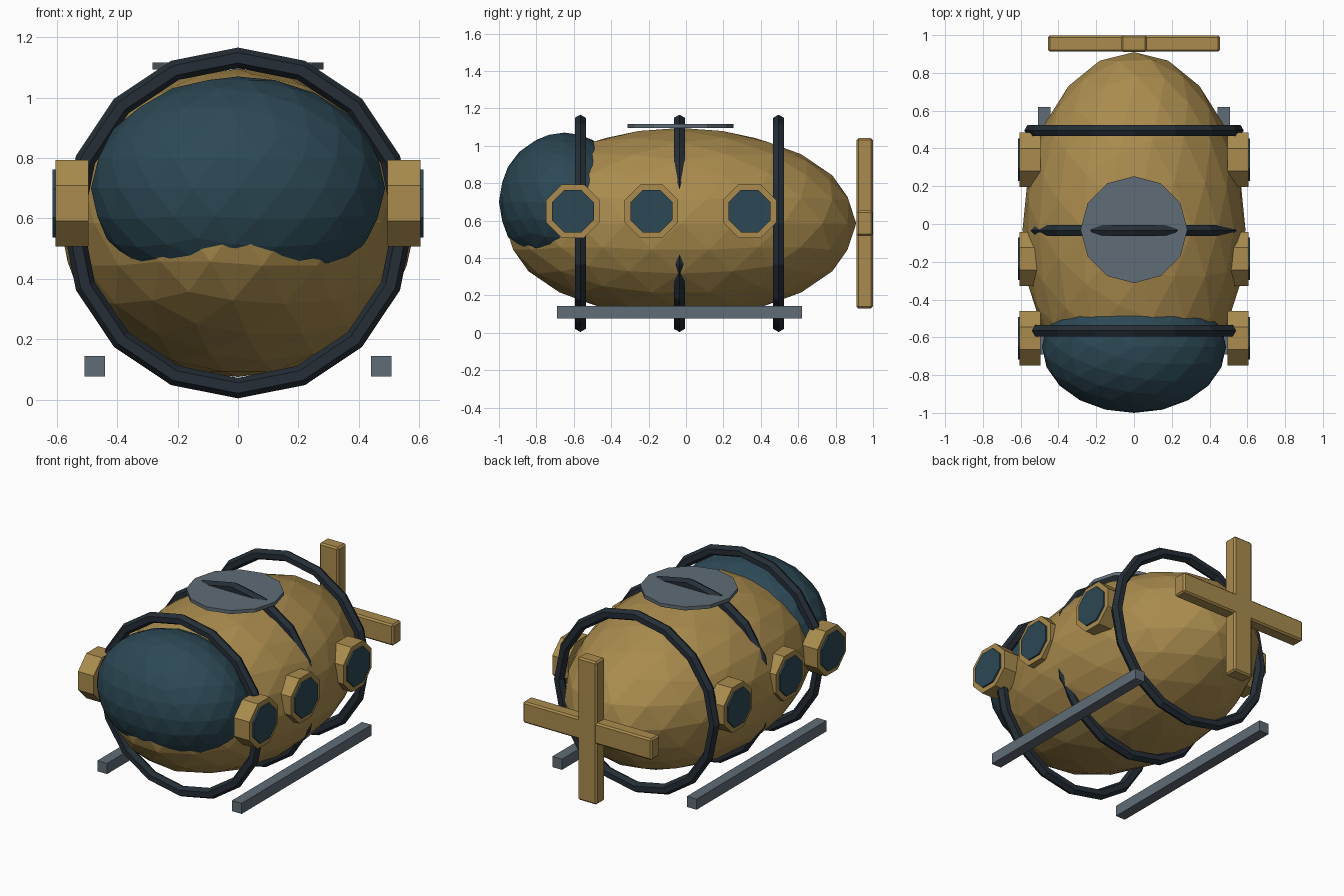
import bpy, math
from math import pi

if "Cube" in bpy.data.objects:
    bpy.data.objects.remove(bpy.data.objects["Cube"])


def material(name, rgb):
    m = bpy.data.materials.new(name)
    m.diffuse_color = (*rgb, 1)
    m.use_nodes = True
    m.node_tree.nodes["Principled BSDF"].inputs["Base Color"].default_value = m.diffuse_color
    return m


BRASS = material("brass", (0.40, 0.26, 0.075))
GLASS = material("glass", (0.025, 0.065, 0.09))
DARK = material("dark_iron", (0.018, 0.027, 0.037))
STEEL = material("steel", (0.115, 0.15, 0.18))
MID_Z = 0.585


def finish(name, mat):
    ob = bpy.context.object
    ob.name = name
    ob.data.materials.append(mat)
    return ob


def ellipsoid(name, loc, radii, mat):
    bpy.ops.mesh.primitive_ico_sphere_add(subdivisions=3, radius=1, location=loc)
    finish(name, mat).scale = radii


def box(name, loc, size, mat, bevel=0):
    bpy.ops.mesh.primitive_cube_add(size=1, location=loc)
    ob = finish(name, mat)
    ob.scale = size
    bpy.ops.object.transform_apply(location=False, rotation=False, scale=True)
    if bevel:
        b = ob.modifiers.new("edge", "BEVEL")
        b.width, b.segments = bevel, 1


def disc(name, loc, radius, depth, sides, mat, rot=(0, 0, 0)):
    bpy.ops.mesh.primitive_cylinder_add(vertices=sides, radius=radius, depth=depth,
                                        location=loc, rotation=rot)
    return finish(name, mat)


# Hull and bulging front window
ellipsoid("hull", (0, -0.03, MID_Z), (0.59, 0.94, 0.51), BRASS)
ellipsoid("front_window", (0, -0.65, 0.70), (0.487, 0.35, 0.37), GLASS)

# Three hoops round the hull
for i, y in enumerate((-0.565, -0.035, 0.495)):
    bpy.ops.mesh.primitive_torus_add(major_segments=16, minor_segments=6,
                                     major_radius=0.547, minor_radius=0.034,
                                     location=(0, y, MID_Z), rotation=(pi / 2, 0, 0))
    finish(f"hoop_{i + 1}", DARK)

# Portholes and skids on both sides
for side, s in (("left", -1), ("right", 1)):
    for i, y in enumerate((-0.605, -0.185, 0.34)):
        turn = (0, pi / 2, 0)
        frame = disc(f"porthole_frame_{side}_{i + 1}", (s * 0.55, y, 0.65),
                     0.155, 0.11, 8, BRASS, turn)
        pane = disc(f"porthole_glass_{side}_{i + 1}", (s * 0.6, y, 0.65),
                    0.122, 0.03, 8, GLASS, turn)
        for ob in (frame, pane):
            for v in ob.data.vertices:
                x, yy = v.co.x, v.co.y
                c, d = math.cos(pi / 8), math.sin(pi / 8)
                v.co.x, v.co.y = c * x - d * yy, d * x + c * yy
    box(f"skid_{side}", (s * 0.475, -0.035, 0.11), (0.068, 1.31, 0.068), STEEL)

# Top hatch
disc("hatch", (0, -0.03, 1.105), 0.283, 0.022, 12, STEEL)

# Crossed propeller blades
box("propeller_blade_upright", (0, 0.955, MID_Z), (0.135, 0.088, 0.91), BRASS, 0.01)
box("propeller_blade_level", (0, 0.955, MID_Z), (0.91, 0.086, 0.135), BRASS, 0.01)
